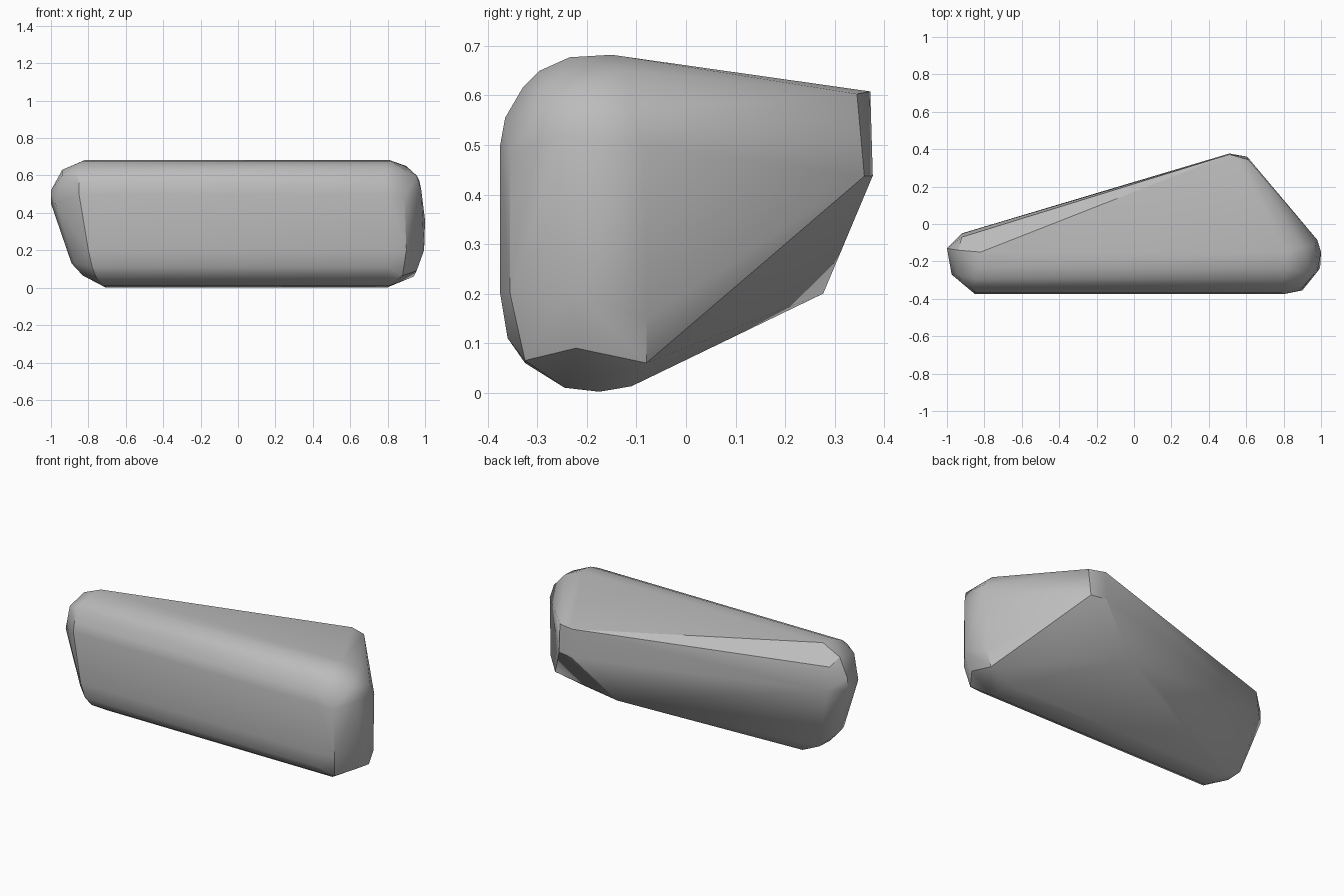
import bpy
import bmesh
import math

# Remove the default object
default_cube = bpy.data.objects.get("Cube")
if default_cube:
    bpy.data.objects.remove(default_cube, do_unlink=True)


def make_material(name, colour):
    material = bpy.data.materials.new(name)
    material.use_nodes = True
    material.diffuse_color = colour
    shader = material.node_tree.nodes["Principled BSDF"]
    shader.inputs["Base Color"].default_value = colour
    return material


def hull_object(name, points, material):
    """Wrap the points in a tight faceted skin, merging coplanar faces."""
    bm = bmesh.new()
    for point in points:
        bm.verts.new(point)
    result = bmesh.ops.convex_hull(bm, input=bm.verts[:])
    unused = set(result["geom_interior"]) | set(result["geom_unused"])
    loose = [item for item in unused if isinstance(item, bmesh.types.BMVert)]
    bmesh.ops.delete(bm, geom=loose, context="VERTS")
    bmesh.ops.dissolve_limit(bm, angle_limit=math.radians(1),
                             verts=bm.verts[:], edges=bm.edges[:])
    bmesh.ops.recalc_face_normals(bm, faces=bm.faces[:])
    mesh = bpy.data.meshes.new(name)
    bm.to_mesh(mesh)
    bm.free()
    mesh.materials.append(material)
    rock = bpy.data.objects.new(name, mesh)
    bpy.context.collection.objects.link(rock)
    return rock


# Rounded front profile, bottom to top: depth, height, start and end across
front_profile = [
    (-.11, .013, -.71, .78), (-.175, .002, -.71, .80), (-.245, .01, -.71, .81),
    (-.325, .06, -.76, .80), (-.36, .11, -.78, .80), (-.375, .2, -.80, .80),
    (-.375, .5, -.85, .80), (-.365, .555, -.85, .79), (-.33, .615, -.86, .79),
    (-.295, .65, -.85, .80), (-.235, .677, -.83, .81), (-.15, .682, -.82, .81),
]

# Blunt chipped end on the wide side
wide_end = [
    (.9, -.355, .2), (.89, -.355, .48), (.98, -.255, .52), (.995, -.235, .2),
    (.955, -.222, .09), (.955, -.275, .6), (.9, -.12, .65), (.97, -.11, .57),
    (.98, -.085, .5), (.97, -.08, .15), (.94, -.08, .06), (1, -.15, .36),
    (.88, -.325, .065),
]

# Slanted end on the narrow side
narrow_end = [
    (-1, -.13, .52), (-1, -.13, .45), (-.975, -.27, .45), (-.94, -.28, .6),
    (-.94, -.14, .63), (-.89, -.2, .13), (-.87, -.28, .13), (-.83, -.2, .065),
    (-.92, -.05, .45), (-.92, -.07, .59), (-.83, -.1, .07),
]

# Peak that the back faces meet at
back_peak = [
    (.51, .372, .608), (.51, .377, .438), (.61, .345, .603),
    (.605, .36, .437), (.27, .277, .2),
]

points = wide_end + narrow_end + back_peak
for depth, height, start, end in front_profile:
    points += [(start, depth, height), (end, depth, height)]

grey_stone = make_material("grey_stone", (.5, .5, .5, 1))
rock = hull_object("rock", points, grey_stone)

# Smooth the rounded front and keep the chipped edges crisp
bpy.ops.object.select_all(action="DESELECT")
rock.select_set(True)
bpy.context.view_layer.objects.active = rock
bpy.ops.object.shade_smooth_by_angle(angle=math.radians(32))
